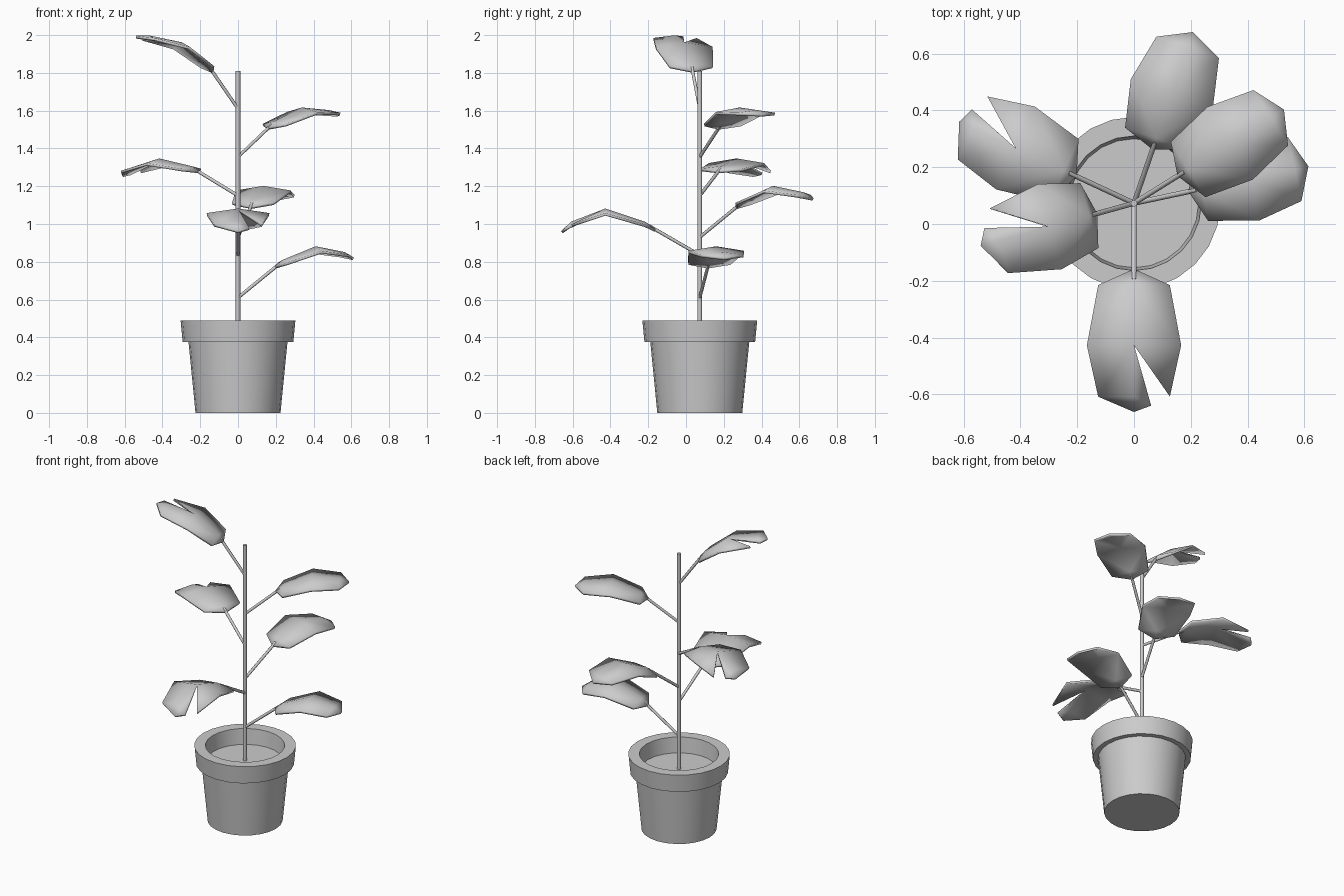
import bpy, bmesh, math
from mathutils import Vector

if "Cube" in bpy.data.objects:
    bpy.data.objects.remove(bpy.data.objects["Cube"])

CY = 0.073  # stem and pot axis


def finish(bm, name, angle=None):
    bmesh.ops.recalc_face_normals(bm, faces=bm.faces)
    me = bpy.data.meshes.new(name)
    bm.to_mesh(me)
    bm.free()
    ob = bpy.data.objects.new(name, me)
    bpy.context.collection.objects.link(ob)
    if angle is None:
        me.shade_smooth()
    else:
        bpy.ops.object.select_all(action='DESELECT')
        ob.select_set(True)
        bpy.context.view_layer.objects.active = ob
        bpy.ops.object.shade_smooth_by_angle(angle=math.radians(angle))
    return ob


def lathe(name, profile, sides=24):
    bm = bmesh.new()
    rings = [[bm.verts.new((r * math.cos(i * math.tau / sides),
                            CY + r * math.sin(i * math.tau / sides), z))
              for i in range(sides)] for r, z in profile]
    for a, b in zip(rings, rings[1:]):
        for i in range(sides):
            j = (i + 1) % sides
            bm.faces.new((a[i], a[j], b[j], b[i]))
    bm.faces.new(rings[0])
    bm.faces.new(rings[-1])
    return finish(bm, name, 35)


def rod(name, p, q, radius, sides=8):
    p, q = Vector(p), Vector(q)
    bm = bmesh.new()
    bmesh.ops.create_cone(bm, cap_ends=True, segments=sides, radius1=radius,
                          radius2=radius, depth=(q - p).length)
    rot = (q - p).to_track_quat('Z', 'Y').to_matrix().to_4x4()
    bm.transform(rot)
    bmesh.ops.translate(bm, verts=bm.verts, vec=(p + q) / 2)
    return finish(bm, name, 50)


def leaf(name, azimuth, stem_z, base, mid, tip, half_width, notch=0):
    """base, mid, tip are (radius, z); notch is +1 left, -1 right, 0 none."""
    a = math.radians(azimuth)
    out = Vector((math.cos(a), math.sin(a), 0))
    side = Vector((-out.y, out.x, 0))

    def at(s, t, drop=0.0):
        w = ((1 - t) * (1 - 2 * t), 4 * t * (1 - t), t * (2 * t - 1))
        r, z = (sum(k * p[i] for k, p in zip(w, (base, mid, tip))) for i in (0, 1))
        return (Vector((0, CY, z - drop)) + out * r + side * s * half_width)

    bm = bmesh.new()
    v = lambda *args: bm.verts.new(at(*args))
    rib = [v(0, t) for t in (0, 0.1, 0.5, 0.88, 1)]
    for s in (-1, 1):
        e1, e2, e3 = v(s * .76, .1, .014), v(s, .5, .024), v(s * .76, .88, .014)
        bm.faces.new((rib[0], e1, rib[1]))
        bm.faces.new((rib[1], e1, e2, rib[2]))
        if s == notch:
            lobe = v(s * .36, .95, .005)
            bm.faces.new((rib[2], e2, e3))
            bm.faces.new((rib[2], lobe, rib[3]))
            bm.faces.new((rib[3], lobe, rib[4]))
        else:
            bm.faces.new((rib[2], e2, e3, rib[3]))
            bm.faces.new((rib[3], e3, rib[4]))
    ob = finish(bm, name)
    sol = ob.modifiers.new("thickness", 'SOLIDIFY')
    sol.thickness = 0.014
    sol.offset = 0
    rod(name + "_stalk", (0, CY, stem_z), at(0, 0.06), 0.009)


# Pot with stepped rim, soil and stem
lathe("pot", [(.225, 0), (.262, .375), (.293, .375), (.304, .49),
              (.237, .49), (.225, .37)])
lathe("soil", [(.228, .37), (.228, .39)])
rod("stem", (0, CY, .38), (0, CY, 1.81), .012)

# Leaves, lowest to highest
leaf("right_low_leaf", 12, .61, (.20, .77), (.42, .875), (.624, .815), .15)
leaf("front_leaf", 270, .835, (.235, .965), (.50, 1.075), (.73, .957), .165, 1)
leaf("back_leaf", 71, .93, (.205, 1.085), (.41, 1.195), (.634, 1.13), .152)
leaf("left_mid_leaf", 155, 1.15, (.226, 1.275), (.46, 1.34), (.675, 1.255), .16, -1)
leaf("right_high_leaf", 32, 1.355, (.185, 1.505), (.40, 1.61), (.62, 1.575), .15)
leaf("left_high_leaf", 195.5, 1.61, (.14, 1.805), (.31, 1.955), (.56, 1.99), .155, -1)
